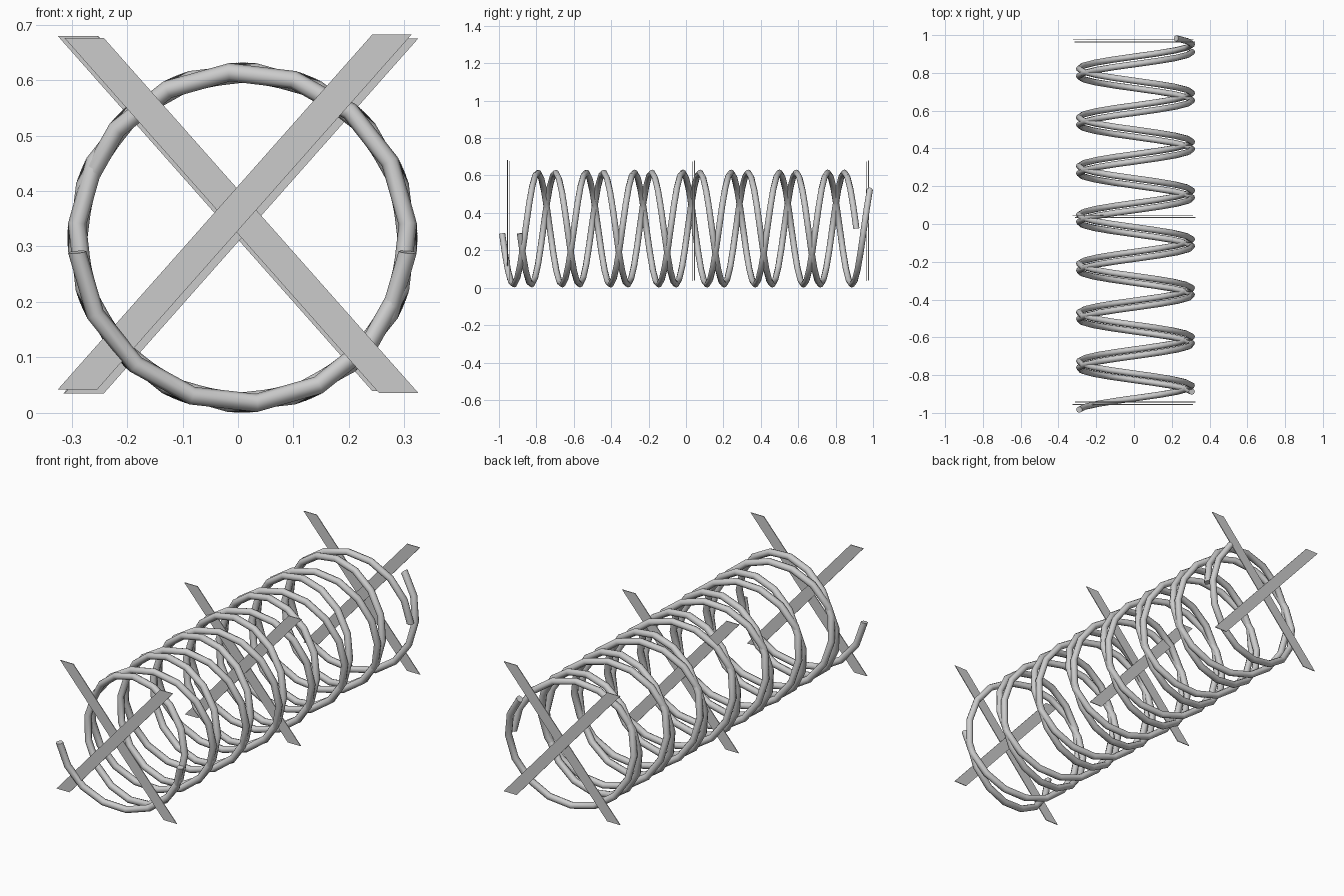
import bpy, bmesh
from math import radians, sin, cos
from mathutils import Vector

if "Cube" in bpy.data.objects:
    bpy.data.objects.remove(bpy.data.objects["Cube"])

CX, CZ, R, TUBE = 0.008, 0.316, 0.299, 0.0165


def coil(name, a0, a1, y0, y1, segs, sides=8):
    """Low-poly round wire swept along a helix running in y."""
    def point(i):
        t = i / segs
        a = radians(a0 + (a1 - a0) * t)
        return Vector((CX + R * cos(a), y0 + (y1 - y0) * t, CZ + R * sin(a)))

    bm = bmesh.new()
    rings = []
    for i in range(segs + 1):
        p = point(i)
        tangent = (point(i + 1) - point(i - 1)).normalized()
        out = Vector((p.x - CX, 0, p.z - CZ)).normalized()
        side = tangent.cross(out).normalized()
        rings.append([bm.verts.new(p + TUBE * (out * cos(radians(360 * k / sides))
                                               + side * sin(radians(360 * k / sides))))
                      for k in range(sides)])
    for a, b in zip(rings, rings[1:]):
        for k in range(sides):
            n = (k + 1) % sides
            bm.faces.new((a[k], a[n], b[n], b[k])).smooth = True
    bm.faces.new(rings[0])
    bm.faces.new(rings[-1])
    finish(name, bm)


def slat(name, y, lean, dx, dz, thick=0.004):
    """Thin diagonal slat with level-cut ends; lean is +1 for / and -1 for \\."""
    outline = [(-0.319, 0.038), (-0.248, 0.038), (0.319, 0.678), (0.248, 0.678)]
    bm = bmesh.new()
    face = bm.faces.new([bm.verts.new((x * lean + dx, y - thick / 2, z + dz))
                         for x, z in outline])
    ext = bmesh.ops.extrude_face_region(bm, geom=[face])["geom"]
    bmesh.ops.translate(bm, vec=(0, thick, 0),
                        verts=[v for v in ext if isinstance(v, bmesh.types.BMVert)])
    finish(name, bm)


def finish(name, bm):
    bmesh.ops.recalc_face_normals(bm, faces=bm.faces)
    mesh = bpy.data.meshes.new(name)
    bm.to_mesh(mesh)
    bm.free()
    bpy.context.collection.objects.link(bpy.data.objects.new(name, mesh))


# Two wire coils wound in opposite directions
coil("wire_coil_a", 185, 2924, -0.983, 0.983, 122)
coil("wire_coil_b", -5, -2520, -0.888, 0.911, 112)

# Three crossed slat supports
for label, y, dx, dz in (("front", -0.949, -0.006, 0.004),
                         ("middle", 0.040, 0.006, -0.003),
                         ("back", 0.970, 0.004, -0.003)):
    slat(label + "_slat_rising", y - 0.006, 1, dx, dz)
    slat(label + "_slat_falling", y + 0.006, -1, -dx, -dz * 0.5)
